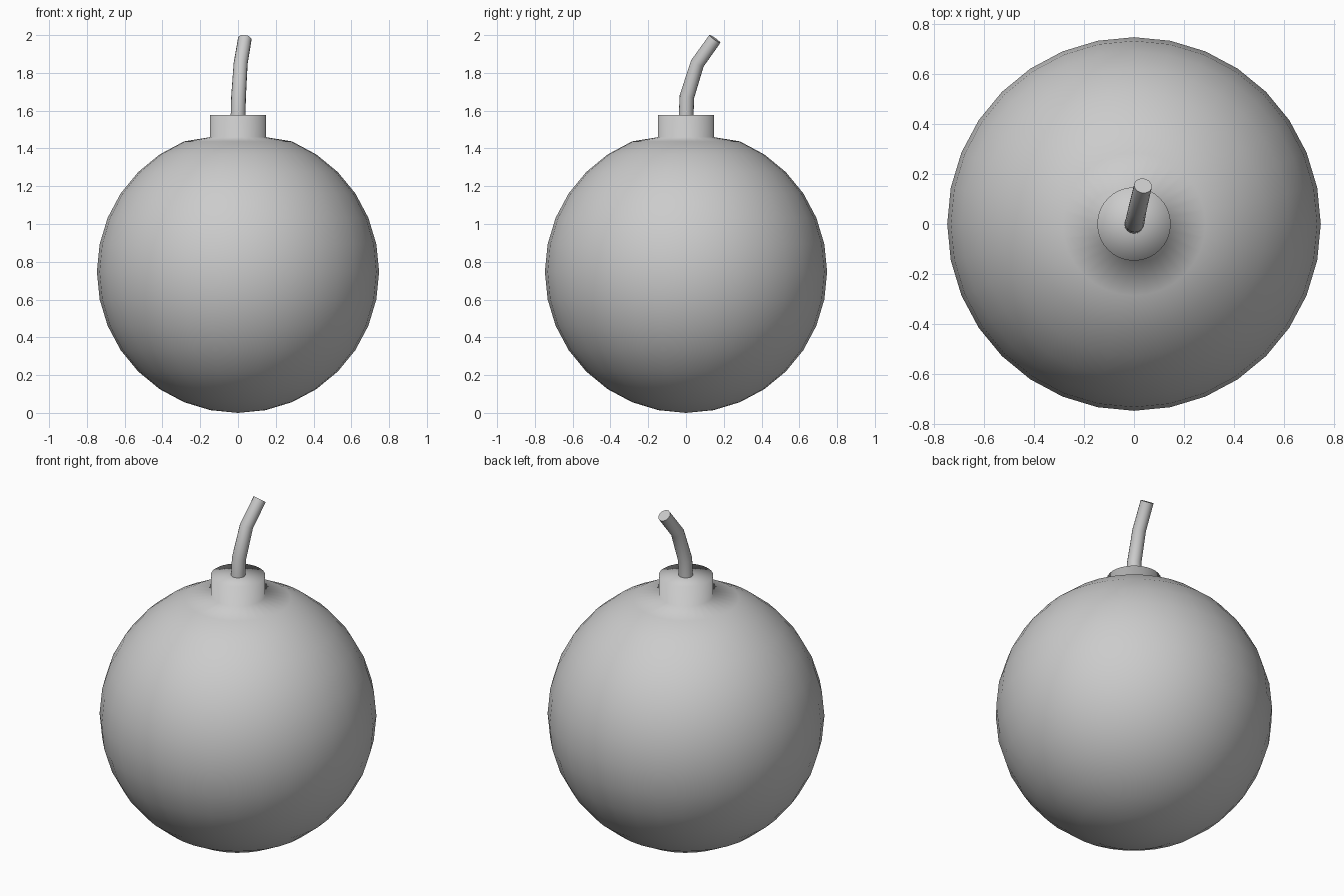
import bpy, bmesh, math
from mathutils import Vector

if "Cube" in bpy.data.objects:
    bpy.data.objects.remove(bpy.data.objects["Cube"])

R, SEG = 0.747, 32


def build(name, rings, start=None, end=None):
    """Skin a list of vertex rings, closing the ends with a fan (point) or an n-gon."""
    bm = bmesh.new()
    loops = [[bm.verts.new(p) for p in ring] for ring in rings]
    n = len(loops[0])
    for a, b in zip(loops, loops[1:]):
        for i in range(n):
            j = (i + 1) % n
            bm.faces.new((a[i], a[j], b[j], b[i]))
    for loop, tip in ((loops[0], start), (loops[-1], end)):
        if tip is None:
            bm.faces.new(loop)
        else:
            v = bm.verts.new(tip)
            for i in range(n):
                bm.faces.new((loop[i], loop[(i + 1) % n], v))
    bmesh.ops.recalc_face_normals(bm, faces=bm.faces)
    for f in bm.faces:
        f.smooth = True
    me = bpy.data.meshes.new(name)
    bm.to_mesh(me)
    bm.free()
    ob = bpy.data.objects.new(name, me)
    bpy.context.collection.objects.link(ob)
    return ob


def circle(r, z):
    return [(r * math.cos(2 * math.pi * i / SEG), r * math.sin(2 * math.pi * i / SEG), z)
            for i in range(SEG)]


# Round body: sphere rings up to the shoulder, then the raised collar
profile = [(R * math.sin(k * math.pi / 16), R - R * math.cos(k * math.pi / 16))
           for k in range(1, 15)]
profile += [(0.147, 1.46), (0.147, 1.578)]
build("body_with_collar", [circle(r, z) for r, z in profile],
      start=(0, 0, 0), end=(0, 0, 1.578))

# Bent fuse: tapered tube along a short path, flat tip
path = [Vector(p) for p in ((0, 0, 1.56), (0.003, 0.005, 1.675),
                            (0.014, 0.06, 1.85), (0.036, 0.153, 1.98))]
radii = (0.039, 0.039, 0.037, 0.036)
rings = []
for i, (p, r) in enumerate(zip(path, radii)):
    before = (p - path[i - 1]).normalized() if i else Vector((0, 0, 1))
    after = (path[i + 1] - p).normalized() if i < len(path) - 1 else before
    t = (before + after).normalized()
    u = Vector((0, 1, 0)).cross(t).normalized()
    v = t.cross(u)
    rings.append([p + r * (math.cos(a) * u + math.sin(a) * v)
                  for a in (2 * math.pi * k / 16 for k in range(16))])
fuse = build("fuse", rings)
bpy.context.view_layer.objects.active = fuse
fuse.select_set(True)
bpy.ops.object.shade_smooth_by_angle(angle=math.radians(50))
